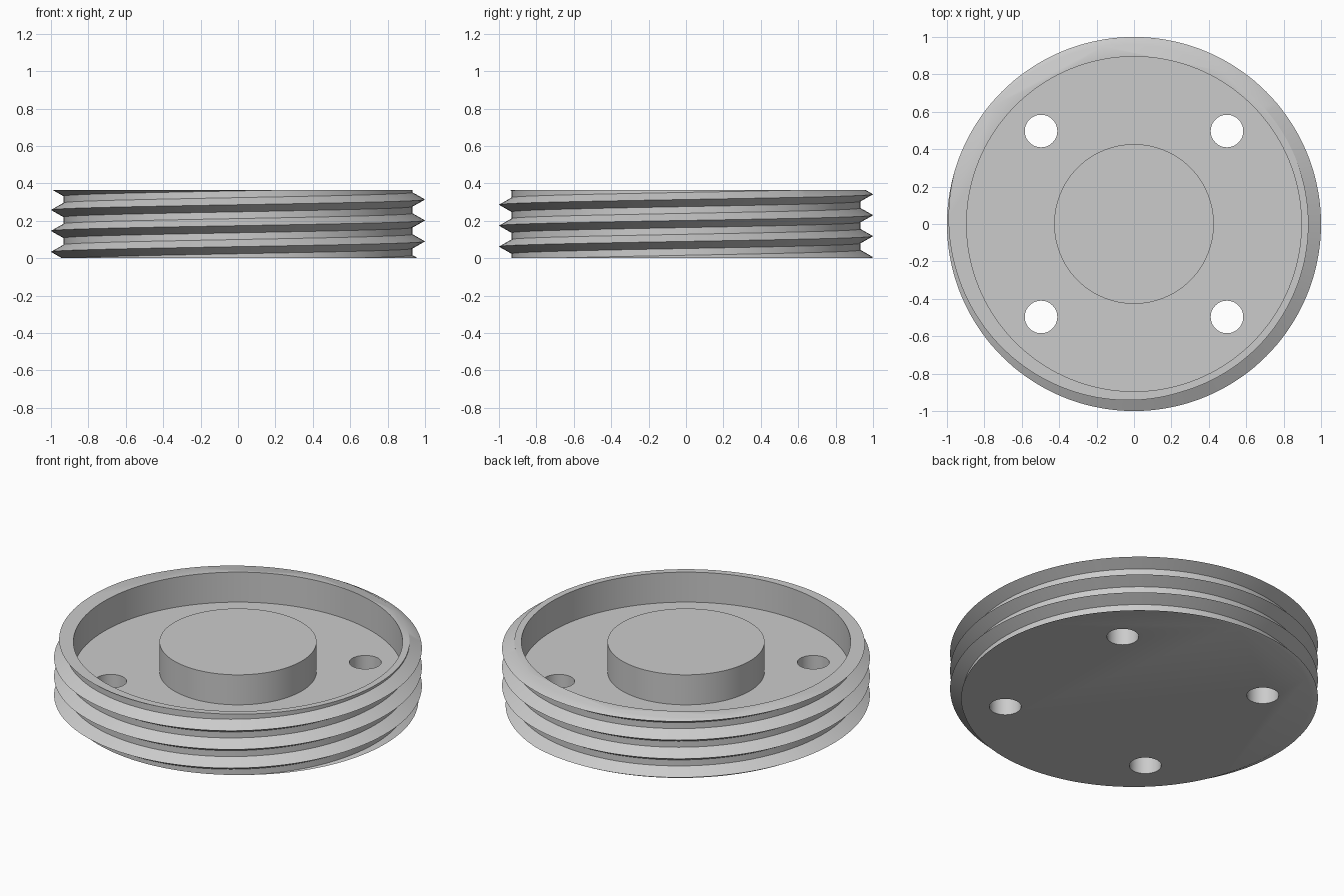
import bpy, bmesh, math

cube = bpy.data.objects.get("Cube")
if cube:
    bpy.data.objects.remove(cube, do_unlink=True)

HEIGHT = 0.365      # overall thickness
FLOOR = 0.185       # top of the web inside the recess
PITCH = 0.112       # rise of the thread per turn
CREST, ROOT = 1.0, 0.933
FLANK = 0.038       # height of one sloping thread side
FIRST_CREST = 0.09  # crest height on the +x side
SEGMENTS = 144

grey = bpy.data.materials.new("grey metal")
grey.use_nodes = True
color = (0.6, 0.6, 0.6, 1)
grey.diffuse_color = color
grey.node_tree.nodes["Principled BSDF"].inputs["Base Color"].default_value = color


def add_object(name, bm):
    bmesh.ops.recalc_face_normals(bm, faces=bm.faces)
    mesh = bpy.data.meshes.new(name)
    bm.to_mesh(mesh)
    bm.free()
    mesh.materials.append(grey)
    obj = bpy.data.objects.new(name, mesh)
    bpy.context.collection.objects.link(obj)
    return obj


def cylinder(name, radius, bottom, top, x=0, y=0, sides=96):
    bm = bmesh.new()
    bmesh.ops.create_cone(bm, cap_ends=True, segments=sides, radius1=radius,
                          radius2=radius, depth=top - bottom)
    bmesh.ops.translate(bm, verts=bm.verts, vec=(x, y, (bottom + top) / 2))
    return add_object(name, bm)


def smooth(obj):
    bpy.ops.object.select_all(action="DESELECT")
    obj.select_set(True)
    bpy.context.view_layer.objects.active = obj
    bpy.ops.object.shade_smooth_by_angle(angle=math.radians(30))


# Threaded disc: a helical wall that meets itself one pitch higher each turn
profile = [(CREST, 0), (ROOT, FLANK), (ROOT, PITCH - FLANK)]
step = len(profile)
rows = step * 9
bm = bmesh.new()
columns = []
for i in range(SEGMENTS):
    turn = i / SEGMENTS
    angle = turn * math.tau
    column = []
    for j in range(rows):
        radius, rise = profile[j % step]
        z = FIRST_CREST + PITCH * (j // step - 3 + turn) + rise
        column.append(bm.verts.new((radius * math.cos(angle), radius * math.sin(angle), z)))
    columns.append(column)
columns.append(columns[0][step:])
for a, b in zip(columns, columns[1:]):
    for j in range(min(len(a), len(b)) - 1):
        bm.faces.new((a[j], b[j], b[j + 1], a[j + 1]))

# Trim the wall flat at top and bottom, then cap it
for z, direction in ((0, -1), (HEIGHT, 1)):
    bmesh.ops.bisect_plane(bm, geom=bm.verts[:] + bm.edges[:] + bm.faces[:], dist=1e-6,
                           plane_co=(0, 0, z), plane_no=(0, 0, direction), clear_outer=True)
for z in (0, HEIGHT):
    rim = [e for e in bm.edges if e.is_boundary and all(abs(v.co.z - z) < 1e-4 for v in e.verts)]
    bmesh.ops.edgeloop_fill(bm, edges=rim)
disc = add_object("threaded_disc", bm)

# Recess and four through holes
cutters = [cylinder("recess_cutter", 0.895, FLOOR, HEIGHT + 0.1, sides=SEGMENTS)]
for x in (-1, 1):
    for y in (-1, 1):
        cutters.append(cylinder("hole_cutter", 0.087, -0.1, HEIGHT, x * 0.497, y * 0.497, 48))
for cutter in cutters:
    cutter.hide_render = True
    cut = disc.modifiers.new("cut", "BOOLEAN")
    cut.operation = "DIFFERENCE"
    cut.solver = "EXACT"
    cut.object = cutter
bpy.ops.object.select_all(action="DESELECT")
disc.select_set(True)
bpy.context.view_layer.objects.active = disc
for modifier in list(disc.modifiers):
    bpy.ops.object.modifier_apply(modifier=modifier.name)
for cutter in cutters:
    bpy.data.objects.remove(cutter, do_unlink=True)
smooth(disc)

# Central boss, sunk slightly into the web
smooth(cylinder("centre_boss", 0.427, FLOOR - 0.03, HEIGHT))
